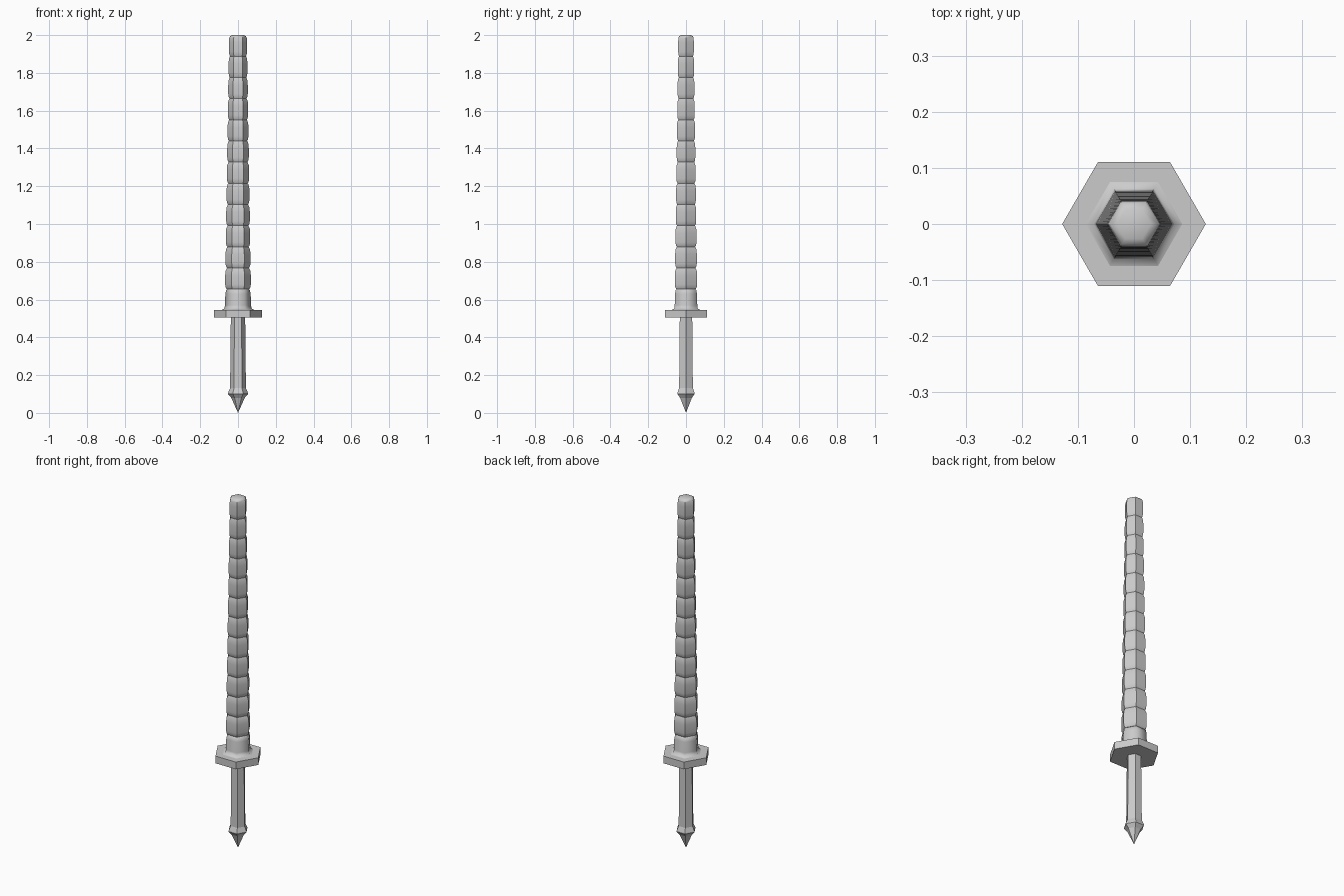
import bpy, math

cube = bpy.data.objects.get("Cube")
if cube:
    bpy.data.objects.remove(cube, do_unlink=True)

grey = bpy.data.materials.new("light grey")
grey.use_nodes = True
grey.diffuse_color = (0.6, 0.6, 0.6, 1)
grey.node_tree.nodes["Principled BSDF"].inputs["Base Color"].default_value = (0.6, 0.6, 0.6, 1)

SIDES = 6


def hex_lathe(name, profile, smooth_angle=0):
    """Six-sided solid from (radius, height) pairs, listed bottom to top."""
    verts, faces, rings = [], [], []
    for r, z in profile:
        start = len(verts)
        if r == 0:
            verts.append((0, 0, z))
            rings.append([start] * SIDES)
        else:
            for i in range(SIDES):
                a = math.tau * i / SIDES
                verts.append((r * math.cos(a), r * math.sin(a), z))
            rings.append(list(range(start, start + SIDES)))
    for low, high in zip(rings, rings[1:]):
        for i in range(SIDES):
            j = (i + 1) % SIDES
            face = [low[i], low[j], high[j], high[i]]
            faces.append(list(dict.fromkeys(face)))
    if profile[0][0] > 0:
        faces.append(rings[0][::-1])
    if profile[-1][0] > 0:
        faces.append(rings[-1])
    mesh = bpy.data.meshes.new(name)
    mesh.from_pydata(verts, [], faces)
    mesh.materials.append(grey)
    obj = bpy.data.objects.new(name, mesh)
    bpy.context.collection.objects.link(obj)
    if smooth_angle:
        bpy.ops.object.select_all(action="DESELECT")
        obj.select_set(True)
        bpy.context.view_layer.objects.active = obj
        bpy.ops.object.shade_smooth_by_angle(angle=math.radians(smooth_angle))
    return obj


# Pointed pommel, grip and guard
hex_lathe("pommel", [(0, 0), (0.036, 0.08), (0.053, 0.1), (0.053, 0.106), (0.04, 0.135)])
hex_lathe("grip", [(0.042, 0.12), (0.038, 0.505)])
hex_lathe("guard", [(0.128, 0.505), (0.128, 0.546)])

# Flared collar above the guard
hex_lathe("collar", [(0.086, 0.546), (0.072, 0.552), (0.069, 0.57),
                     (0.067, 0.63), (0.063, 0.65), (0.055, 0.657)], 65)

# Stacked, tapering blade segments with rounded shoulders
COUNT = 12
BASE, TOP = 0.655, 2.0
pitch = (TOP - BASE) / COUNT
shape = [(0.87, 0), (0.96, 0.08), (1, 0.22), (1, 0.65), (0.97, 0.86), (0.86, 1)]
for n in range(COUNT):
    radius = 0.068 - 0.02 * n / (COUNT - 1)
    z = BASE + n * pitch
    profile = [(radius * r, z + h * pitch) for r, h in shape]
    if n == COUNT - 1:
        profile[-1] = (0.03, TOP)
        profile.insert(-1, (0.042, TOP - 0.006))
    hex_lathe(f"blade_segment_{n + 1}", profile, 40)
